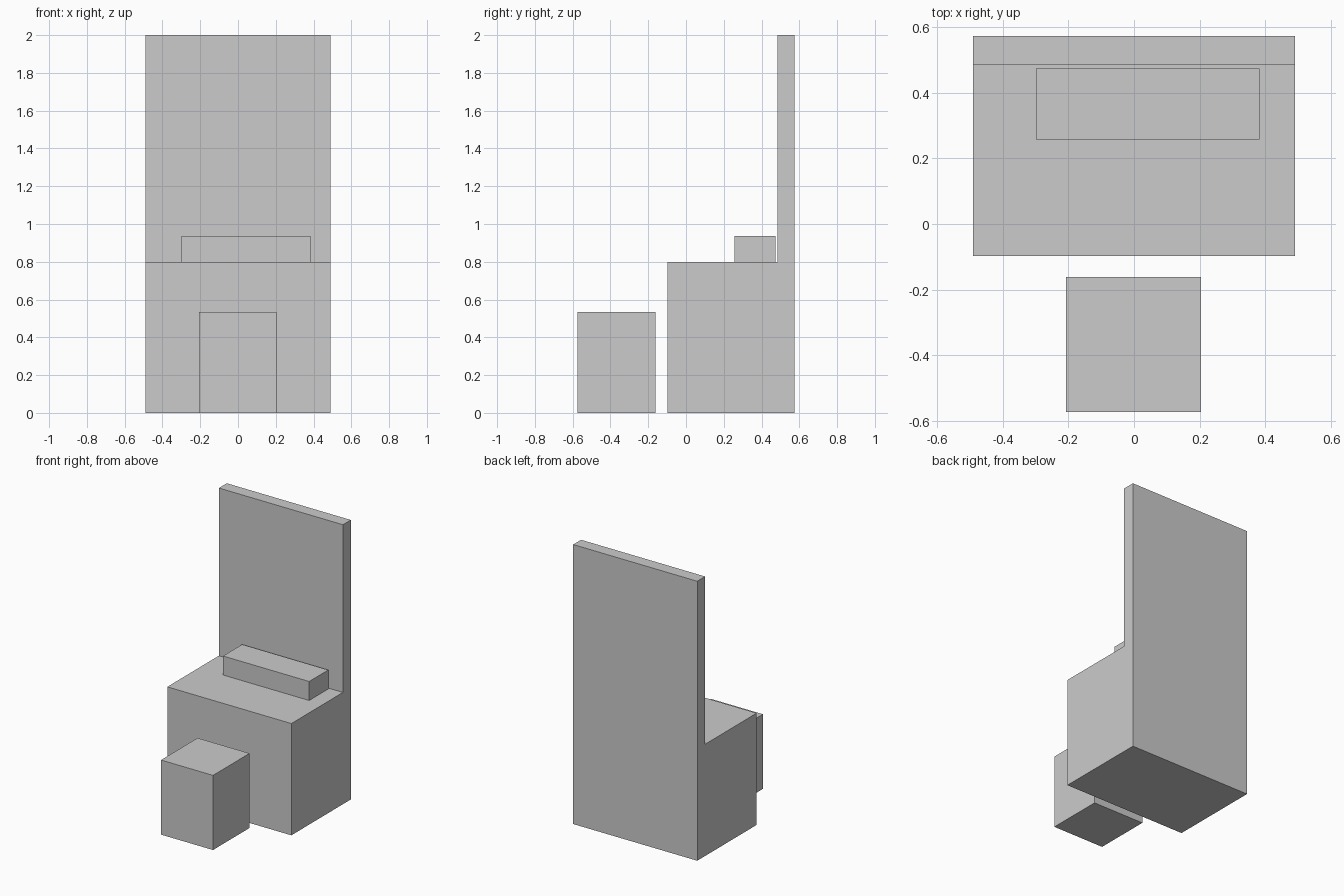
import bpy
import bmesh

if "Cube" in bpy.data.objects:
    bpy.data.objects.remove(bpy.data.objects["Cube"])


def extrude_profile(name, profile, x0, x1):
    """Solid made by sweeping a closed (y, z) profile from x0 to x1."""
    bm = bmesh.new()
    face = bm.faces.new([bm.verts.new((x0, y, z)) for y, z in profile])
    new = bmesh.ops.extrude_face_region(bm, geom=[face])["geom"]
    verts = [v for v in new if isinstance(v, bmesh.types.BMVert)]
    bmesh.ops.translate(bm, verts=verts, vec=(x1 - x0, 0, 0))
    bmesh.ops.recalc_face_normals(bm, faces=bm.faces)
    mesh = bpy.data.meshes.new(name)
    bm.to_mesh(mesh)
    bm.free()
    obj = bpy.data.objects.new(name, mesh)
    bpy.context.collection.objects.link(obj)
    return obj


def box(name, x, y, z):
    profile = [(y[0], z[0]), (y[1], z[0]), (y[1], z[1]), (y[0], z[1])]
    return extrude_profile(name, profile, *x)


# Dresser body and tall back panel share one continuous L-shaped profile
FRONT, PANEL, BACK, TABLE, TOP = -0.098, 0.485, 0.574, 0.80, 2.0
extrude_profile("dresser_with_back_panel", [
    (FRONT, 0), (BACK, 0), (BACK, TOP),
    (PANEL, TOP), (PANEL, TABLE), (FRONT, TABLE)], -0.491, 0.491)

# Low box resting on the table top, slightly off centre
box("tabletop_box", (-0.299, 0.383), (0.258, 0.474), (TABLE, 0.936))

# Separate stool standing in front
box("stool", (-0.207, 0.204), (-0.574, -0.161), (0, 0.534))
